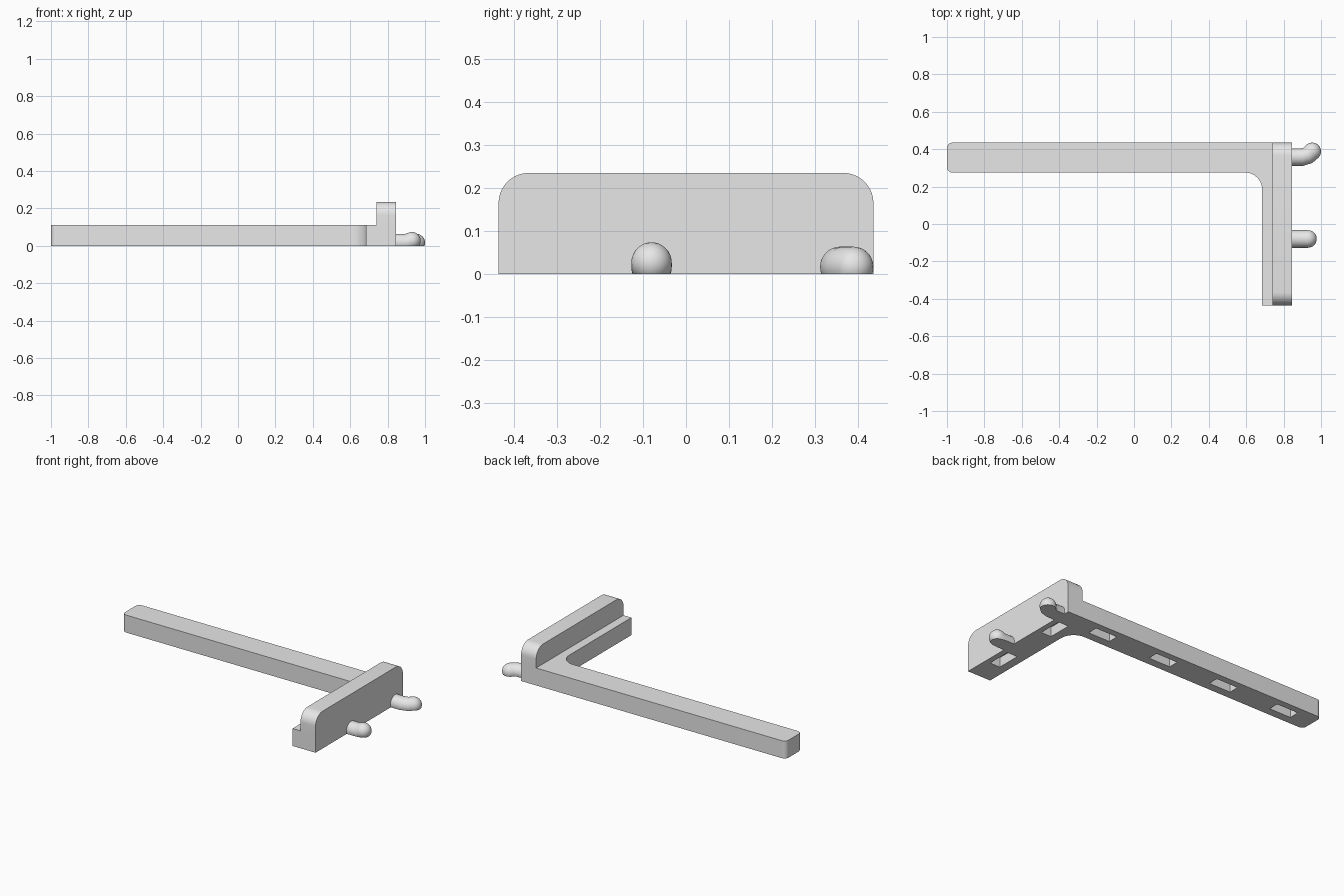
import bpy
import bmesh
from math import pi, sin, cos, radians
from mathutils import Vector

if "Cube" in bpy.data.objects:
    bpy.data.objects.remove(bpy.data.objects["Cube"], do_unlink=True)

grey = bpy.data.materials.new("light grey")
grey.use_nodes = True
grey.diffuse_color = (0.8, 0.8, 0.8, 1)
grey.node_tree.nodes["Principled BSDF"].inputs["Base Color"].default_value = (0.8, 0.8, 0.8, 1)


def make_object(name, bm):
    bmesh.ops.recalc_face_normals(bm, faces=bm.faces)
    mesh = bpy.data.meshes.new(name)
    bm.to_mesh(mesh)
    bm.free()
    mesh.materials.append(grey)
    obj = bpy.data.objects.new(name, mesh)
    bpy.context.collection.objects.link(obj)
    return obj


def activate(obj):
    bpy.ops.object.select_all(action='DESELECT')
    obj.select_set(True)
    bpy.context.view_layer.objects.active = obj


def smooth(obj):
    activate(obj)
    bpy.ops.object.shade_smooth_by_angle(angle=radians(30))


def arc(cx, cy, r, start, end, steps=10):
    angles = [radians(start + (end - start) * i / steps) for i in range(steps + 1)]
    return [(cx + r * cos(a), cy + r * sin(a)) for a in angles]


def prism(name, points, offset):
    bm = bmesh.new()
    face = bm.faces.new([bm.verts.new(p) for p in points])
    result = bmesh.ops.extrude_face_region(bm, geom=[face])
    moved = [v for v in result["geom"] if isinstance(v, bmesh.types.BMVert)]
    bmesh.ops.translate(bm, verts=moved, vec=offset)
    return make_object(name, bm)


# L-shaped frame with rounded arm end and inner fillet
BACK, OUT, LEDGE, ARM, HEIGHT = 0.435, 0.845, 0.685, 0.275, 0.11
outline = [(OUT, -BACK), (OUT, BACK)]
outline += arc(-0.97, BACK - 0.03, 0.03, 90, 180)
outline += arc(-0.97, ARM + 0.03, 0.03, 180, 270)
outline += arc(LEDGE - 0.09, ARM - 0.09, 0.09, 90, 0)
outline += [(LEDGE, -BACK)]
frame = prism("bracket_frame", [(x, y, 0) for x, y in outline], (0, 0, HEIGHT))

# Pockets in the underside
DEPTH = 0.06
slots = [(0.53 - 0.44 * i, 0.36, 0.15, 0.065) for i in range(4)]
slots += [(0.775, y, 0.07, 0.15) for y in (0.235, -0.21)]
bm = bmesh.new()
for x, y, sx, sy in slots:
    verts = bmesh.ops.create_cube(bm, size=1)["verts"]
    bmesh.ops.scale(bm, verts=verts, vec=(sx, sy, 2 * DEPTH))
    bmesh.ops.translate(bm, verts=verts, vec=(x, y, 0))
cutter = make_object("pocket_cutter", bm)
cutter.hide_render = True
activate(frame)
mod = frame.modifiers.new("pockets", 'BOOLEAN')
mod.operation = 'DIFFERENCE'
mod.solver = 'EXACT'
mod.object = cutter
bpy.ops.object.modifier_apply(modifier=mod.name)
bpy.data.objects.remove(cutter, do_unlink=True)
smooth(frame)

# Raised plate with rounded top corners
TOP, R = 0.235, 0.07
side = [(-BACK, HEIGHT), (BACK, HEIGHT)]
side += arc(BACK - R, TOP - R, R, 0, 90)
side += arc(R - BACK, TOP - R, R, 90, 180)
smooth(prism("raised_plate", [(0.74, y, z) for y, z in side], (OUT - 0.74, 0, 0)))


# Round-ended pegs, flattened where they meet the ground
def peg(name, path, r=0.047, sides=32, cap=8):
    pts = [Vector(p) for p in path]
    rings = []
    for i, p in enumerate(pts):
        t = (pts[min(i + 1, len(pts) - 1)] - pts[max(i - 1, 0)]).normalized()
        rings.append((p, t, r))
    for i in range(1, cap):
        a = pi / 2 * i / cap
        rings.append((pts[-1] + t * r * sin(a), t, r * cos(a)))
    bm = bmesh.new()
    loops = []
    for centre, tangent, radius in rings:
        across = tangent.cross(Vector((0, 0, 1))).normalized()
        up = across.cross(tangent)
        loops.append([bm.verts.new(centre + radius * (across * cos(a) + up * sin(a)))
                      for a in (2 * pi * k / sides for k in range(sides))])
    for a, b in zip(loops, loops[1:]):
        for k in range(sides):
            n = (k + 1) % sides
            bm.faces.new((a[k], a[n], b[n], b[k]))
    bm.faces.new(loops[0])
    tip = bm.verts.new(pts[-1] + t * r)
    for k in range(sides):
        bm.faces.new((loops[-1][k], loops[-1][(k + 1) % sides], tip))
    cut = bmesh.ops.bisect_plane(bm, geom=bm.verts[:] + bm.edges[:] + bm.faces[:],
                                 plane_co=(0, 0, 0), plane_no=(0, 0, -1), clear_outer=True)
    rim = [e for e in cut["geom_cut"] if isinstance(e, bmesh.types.BMEdge)]
    bmesh.ops.holes_fill(bm, edges=rim)
    smooth(make_object(name, bm))


Z = 0.017
peg("upturned_peg", [(0.835, -0.08, Z), (0.89, -0.08, Z), (0.91, -0.08, 0.019), (0.93, -0.08, 0.027)])
peg("sideways_peg", [(0.835, 0.358, Z), (0.9, 0.358, Z), (0.93, 0.367, Z), (0.953, 0.388, Z)])
